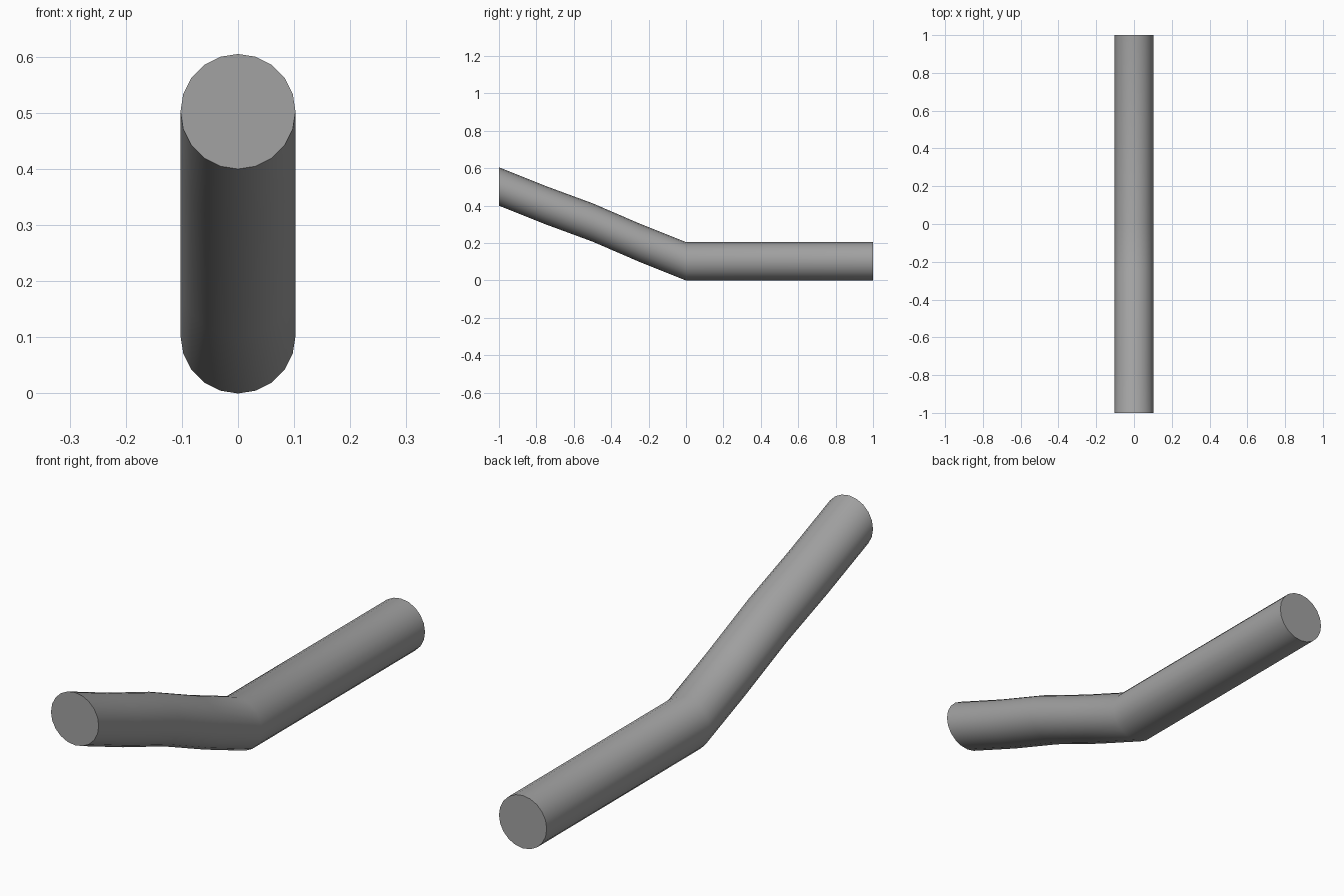
import bpy, bmesh, math

if "Cube" in bpy.data.objects:
    bpy.data.objects.remove(bpy.data.objects["Cube"])

RADIUS = 0.1025
SIDES = 20
# (y, z) of the pipe centreline; every section stays upright
PATH = [(-1.0, 0.5025), (-0.75, 0.4025), (-0.5, 0.3105), (-0.25, 0.2025), (0.0, RADIUS), (1.0, RADIUS)]


def ring(bm, y, z):
    step = 2 * math.pi / SIDES
    return [bm.verts.new((RADIUS * math.sin(i * step), y, z + RADIUS * math.cos(i * step)))
            for i in range(SIDES)]


# Bent pipe: upright rings bridged along the path, capped at both ends
bm = bmesh.new()
rings = [ring(bm, y, z) for y, z in PATH]
for a, b in zip(rings, rings[1:]):
    for i in range(SIDES):
        j = (i + 1) % SIDES
        bm.faces.new((a[i], a[j], b[j], b[i]))
bm.faces.new(rings[0])
bm.faces.new(rings[-1])
bmesh.ops.recalc_face_normals(bm, faces=bm.faces)

mesh = bpy.data.meshes.new("bent_pipe")
bm.to_mesh(mesh)
bm.free()
pipe = bpy.data.objects.new("bent_pipe", mesh)
bpy.context.collection.objects.link(pipe)

# Dark grey finish
dark_grey = bpy.data.materials.new("dark_grey")
dark_grey.diffuse_color = (0.36, 0.36, 0.36, 1)
dark_grey.use_nodes = True
dark_grey.node_tree.nodes["Principled BSDF"].inputs["Base Color"].default_value = dark_grey.diffuse_color
mesh.materials.append(dark_grey)

# Smooth sides, sharp end rims
bpy.context.view_layer.objects.active = pipe
pipe.select_set(True)
bpy.ops.object.shade_smooth_by_angle(angle=math.radians(40))
